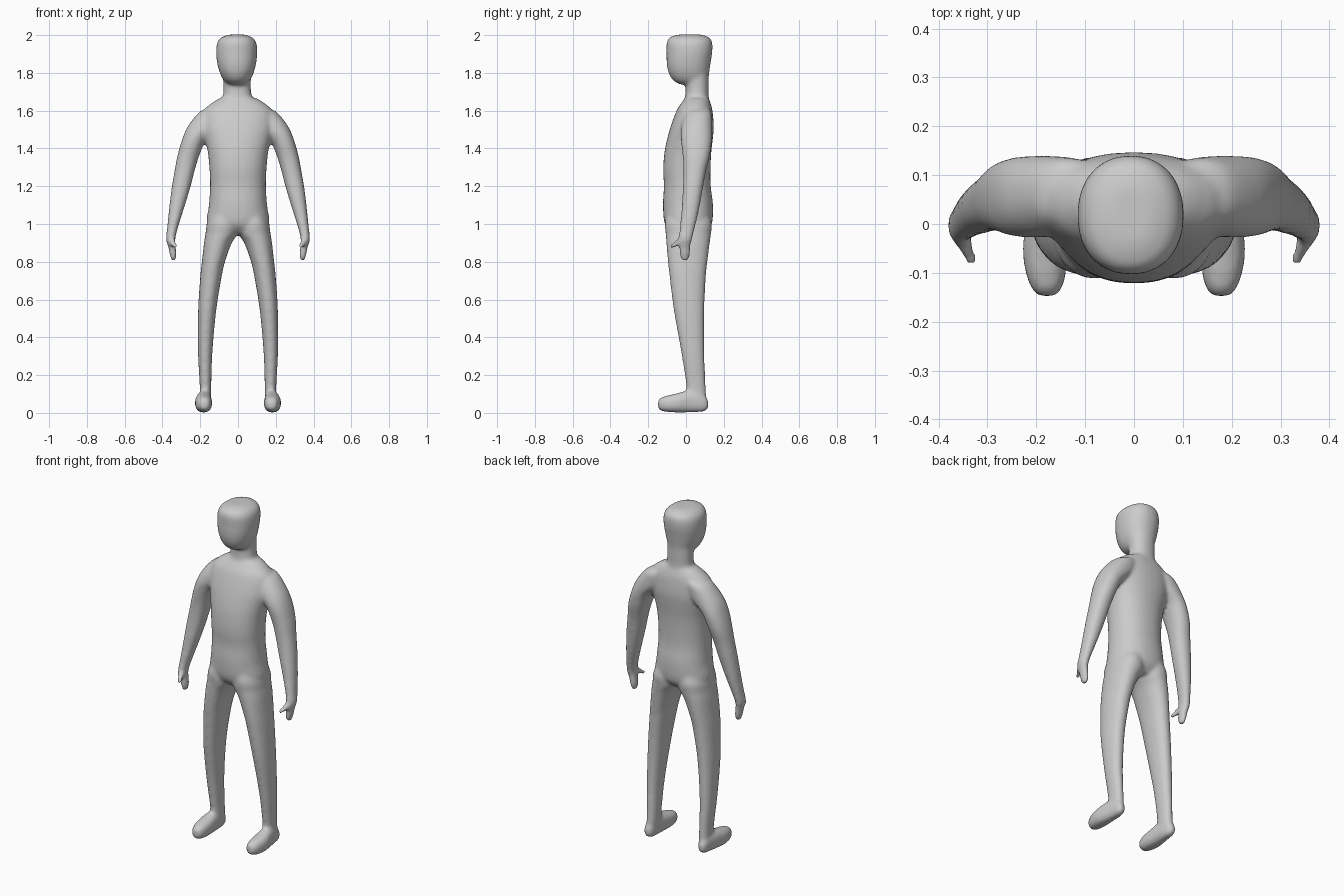
import bpy, bmesh, math

N = 32      # points around each ring
STEPS = 6   # interpolated rings between sections


def spline(p, q, r, s, t):
    return 0.5 * (2 * q + (r - p) * t + (2 * p - 5 * q + 4 * r - s) * t * t
                  + (3 * q - p - 3 * r + s) * t ** 3)


def loft(bm, sections, axis="Z", sx=1, power=2.2):
    """Closed tube through sections (position, x_min, x_max, c_min, c_max)."""
    rows = []
    last = len(sections) - 1
    for i in range(last):
        k = [sections[max(0, min(last, i + j))] for j in (-1, 0, 1, 2)]
        for n in range(STEPS):
            rows.append([spline(*v, n / STEPS) for v in zip(*k)])
    rows.append(sections[-1])
    rings = []
    for a, x0, x1, c0, c1 in rows:
        ring = []
        for i in range(N):
            t = 2 * math.pi * i / N
            u, v = math.cos(t), math.sin(t)
            u = math.copysign(abs(u) ** (2 / power), u)
            v = math.copysign(abs(v) ** (2 / power), v)
            x = sx * ((x0 + x1) / 2 + u * (x1 - x0) / 2)
            c = (c0 + c1) / 2 + v * (c1 - c0) / 2
            ring.append(bm.verts.new((x, c, a) if axis == "Z" else (x, a, c)))
        rings.append(ring)
    for r, s in zip(rings, rings[1:]):
        for i in range(N):
            j = (i + 1) % N
            bm.faces.new((r[i], r[j], s[j], s[i]))
    bm.faces.new(rings[0])
    bm.faces.new(rings[-1])


bm = bmesh.new()

# head
loft(bm, [(1.738, -.045, .035, -.03, .09), (1.76, -.075, .063, -.068, .117),
          (1.80, -.096, .083, -.092, .123), (1.85, -.11, .096, -.102, .13),
          (1.91, -.116, .102, -.103, .139), (1.96, -.11, .097, -.102, .139),
          (1.988, -.088, .075, -.085, .122), (2.003, -.045, .035, -.04, .08)])

# neck
loft(bm, [(1.58, -.12, .12, -.03, .13), (1.65, -.10, .095, -.012, .124),
          (1.68, -.08, .073, -.004, .12), (1.73, -.078, .068, -.002, .12),
          (1.80, -.08, .07, -.01, .12)])

# torso
loft(bm, [(.95, -.10, .10, -.07, .10), (1.0, -.164, .164, -.112, .137),
          (1.1, -.154, .154, -.122, .143), (1.2, -.148, .148, -.117, .131),
          (1.29, -.151, .151, -.121, .13), (1.38, -.16, .16, -.114, .134),
          (1.45, -.175, .175, -.10, .142), (1.52, -.19, .19, -.08, .147),
          (1.6, -.18, .18, -.05, .14), (1.64, -.14, .14, -.025, .13),
          (1.665, -.10, .10, -.005, .12)])

for side in (-1, 1):
    # arm and hand
    loft(bm, [(1.61, .06, .17, .01, .125), (1.59, .06, .208, -.005, .135),
              (1.52, .09, .264, -.025, .14), (1.45, .165, .295, -.027, .138),
              (1.365, .204, .32, -.018, .127), (1.28, .23, .336, -.014, .106),
              (1.18, .256, .353, -.017, .088), (1.07, .29, .366, -.024, .068),
              (.98, .318, .375, -.033, .047), (.92, .332, .381, -.04, .032),
              (.88, .33, .37, -.036, .024), (.84, .325, .362, -.034, .021),
              (.807, .331, .353, -.024, .012)], sx=side)
    # thumb
    loft(bm, [(-.01, .335, .375, .90, .95), (-.04, .332, .368, .885, .925),
              (-.065, .323, .35, .873, .903), (-.083, .324, .342, .872, .89)],
         axis="Y", sx=side)
    # leg
    loft(bm, [(1.06, .0, .14, -.10, .12), (1.0, -.005, .165, -.112, .137),
              (.95, .0, .172, -.108, .133), (.90, .033, .18, -.104, .126),
              (.81, .066, .19, -.097, .115), (.73, .085, .199, -.088, .106),
              (.545, .115, .211, -.065, .097), (.33, .135, .212, -.027, .097),
              (.17, .141, .204, -.002, .103), (.11, .142, .202, .002, .107),
              (.04, .145, .203, .002, .112)], sx=side)
    # foot
    loft(bm, [(-.148, .163, .195, .025, .065), (-.135, .149, .208, .012, .08),
              (-.10, .139, .222, .005, .092), (-.05, .137, .228, .002, .103),
              (.0, .14, .221, .002, .115), (.06, .143, .21, .004, .11),
              (.10, .15, .203, .009, .09), (.117, .164, .19, .025, .065)],
         axis="Y", sx=side, power=2.4)

bmesh.ops.recalc_face_normals(bm, faces=bm.faces)
mesh = bpy.data.meshes.new("body")
bm.to_mesh(mesh)
bm.free()
body = bpy.data.objects.new("body", mesh)
bpy.context.collection.objects.link(body)

# fuse the parts into one skin and blend the joins
remesh = body.modifiers.new("fuse", "REMESH")
remesh.mode = "VOXEL"
remesh.voxel_size = 0.009
remesh.use_smooth_shade = True
smooth = body.modifiers.new("blend", "SMOOTH")
smooth.factor = 0.5
smooth.iterations = 10
